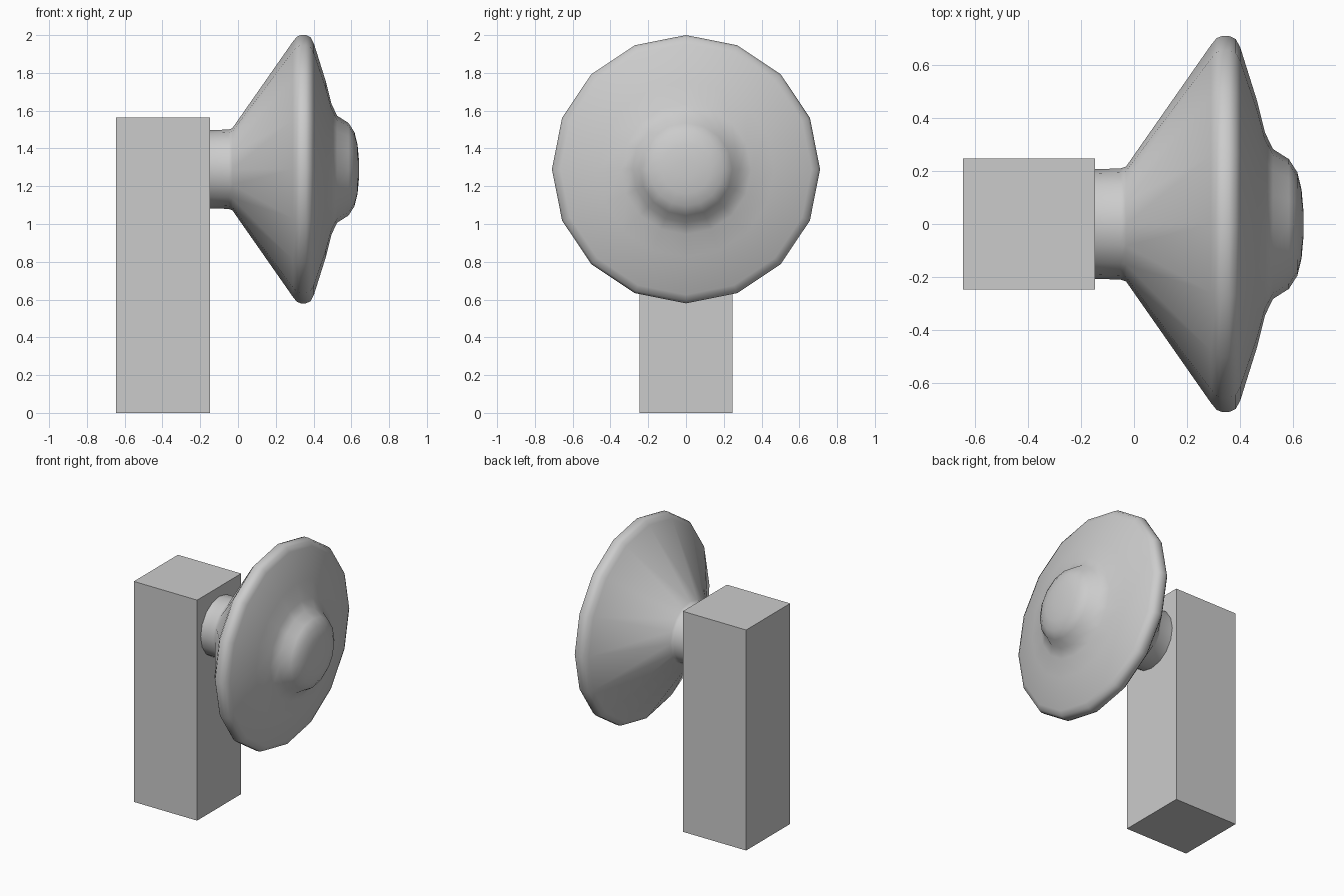
import bpy, bmesh, math

if "Cube" in bpy.data.objects:
    bpy.data.objects.remove(bpy.data.objects["Cube"])

SIDES = 16
AXIS_Z = 1.29


def finish(name, bm):
    bmesh.ops.recalc_face_normals(bm, faces=bm.faces)
    mesh = bpy.data.meshes.new(name)
    bm.to_mesh(mesh)
    bm.free()
    obj = bpy.data.objects.new(name, mesh)
    bpy.context.collection.objects.link(obj)
    return obj


def box(name, lo, hi):
    bm = bmesh.new()
    bmesh.ops.create_cube(bm, size=1)
    for v in bm.verts:
        v.co = [(a + b) / 2 + c * (b - a) for a, b, c in zip(lo, hi, v.co)]
    return finish(name, bm)


def lathe_x(name, profile, smooth_angle):
    """Revolve (x, radius) points around the horizontal axis and cap both ends."""
    bm = bmesh.new()
    rings = []
    for x, r in profile:
        angles = [2 * math.pi * i / SIDES for i in range(SIDES)]
        rings.append([bm.verts.new((x, r * math.sin(a), AXIS_Z + r * math.cos(a)))
                      for a in angles])
    for a, b in zip(rings, rings[1:]):
        for i in range(SIDES):
            j = (i + 1) % SIDES
            bm.faces.new((a[i], a[j], b[j], b[i]))
    bm.faces.new(rings[0])
    bm.faces.new(rings[-1])
    obj = finish(name, bm)
    bpy.ops.object.select_all(action='DESELECT')
    obj.select_set(True)
    bpy.context.view_layer.objects.active = obj
    bpy.ops.object.shade_smooth_by_angle(angle=math.radians(smooth_angle))
    return obj


# Square upright post
box("post", (-0.645, -0.247, 0), (-0.148, 0.247, 1.565))

# Neck, flared back, rounded rim and domed front centre in one turned piece
lathe_x("knob", [
    (-0.148, 0.207), (-0.05, 0.21), (-0.03, 0.217),
    (0.29, 0.675), (0.312, 0.702), (0.332, 0.71), (0.36, 0.71),
    (0.385, 0.698), (0.402, 0.665),
    (0.465, 0.465), (0.495, 0.345), (0.525, 0.283),
    (0.585, 0.245), (0.617, 0.195), (0.633, 0.13), (0.64, 0.05),
], 50)
